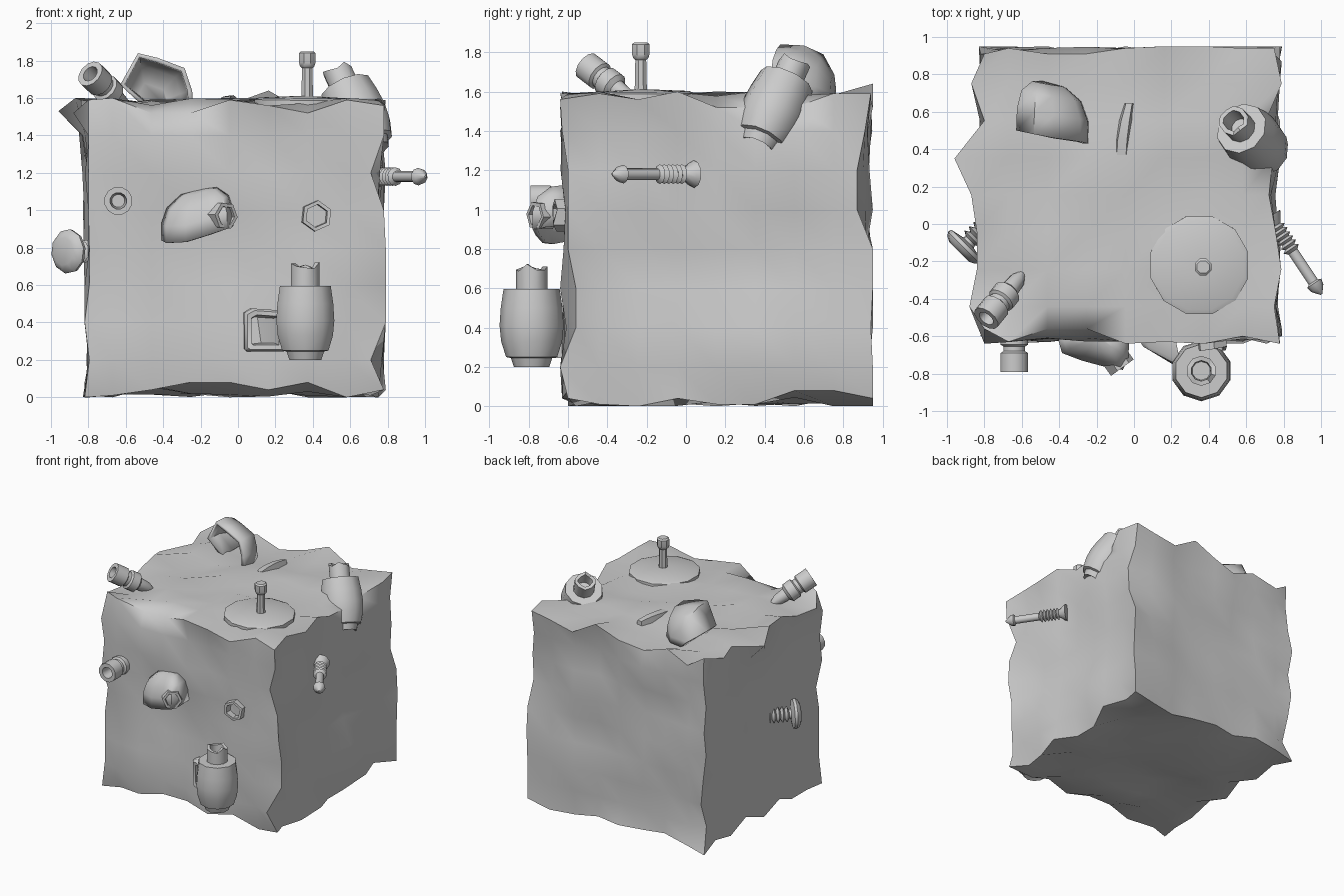
import bpy, bmesh, random
from math import cos, sin, pi, radians, exp
from mathutils import Vector, noise

if "Cube" in bpy.data.objects:
    bpy.data.objects.remove(bpy.data.objects["Cube"])

random.seed(4)


def finish(name, bm, angle=42):
    bmesh.ops.recalc_face_normals(bm, faces=bm.faces)
    me = bpy.data.meshes.new(name)
    bm.to_mesh(me)
    bm.free()
    me.polygons.foreach_set("use_smooth", [True] * len(me.polygons))
    me.set_sharp_from_angle(angle=radians(angle))
    ob = bpy.data.objects.new(name, me)
    bpy.context.collection.objects.link(ob)
    return ob


def bridge(bm, rings, closed=True, caps=True):
    rows = [[bm.verts.new(p) for p in r] for r in rings]
    n = len(rows[0])
    for a, b in zip(rows, rows[1:]):
        for i in range(n if closed else n - 1):
            j = (i + 1) % n
            bm.faces.new((a[i], a[j], b[j], b[i]))
    if caps:
        bm.faces.new(rows[0])
        bm.faces.new(rows[-1])
    return rows


def lathe(name, profile, base, axis, sides=10, ragged=()):
    """Spin (radius, height) pairs about an axis; rows listed in ragged get a broken rim."""
    bm = bmesh.new()
    rot = Vector((0, 0, 1)).rotation_difference(Vector(axis).normalized())
    chips = [random.uniform(-.025, .015) for _ in range(sides)]
    rings = []
    for k, (r, h) in enumerate(profile):
        ring = []
        for i in range(sides):
            a = 2 * pi * (i + .5) / sides
            dz = chips[i] if k in ragged else 0
            ring.append(Vector(base) + rot @ Vector((r * cos(a), r * sin(a), h + dz)))
        rings.append(ring)
    bridge(bm, rings)
    return finish(name, bm)


# Weathered block with chipped edges
LO, HI = Vector((-.88, -.64, 0)), Vector((.79, .95, 1.6))
bm = bmesh.new()
bmesh.ops.create_cube(bm, size=2)
bmesh.ops.subdivide_edges(bm, edges=bm.edges[:], cuts=7, use_grid_fill=True)
for v in bm.verts:
    c = v.co.copy()
    at_limit = [abs(c[i]) > .99 for i in range(3)]
    on_edge = sum(at_limit) > 1
    for i in range(3):
        p = LO[i] + (HI[i] - LO[i]) * (c[i] + 1) / 2
        if at_limit[i]:
            if on_edge:
                d = random.choice((0, .01, .04, .08))
            else:
                d = .03 + .075 * noise.noise(c * 2.6 + Vector((7.3 * i, 3.1, 5.7)))
            if i == 0 and c.x < 0:  # left side
                d += .05 if c.z < .99 else 0
                if c.y < -.99 and c.z > .1:
                    d = .08
            if i == 0 and c.x > 0:  # hollow in the right side
                d += .06 * exp(-((c.y - .05) / .3) ** 2) * (c.z > -.3)
            p -= max(0, min(.085, d)) * (1 if c[i] > 0 else -1)
        v.co[i] = p
    if c.x < -.99 and c.z > .99 and abs(c.y - .25) < .05:
        v.co = (-.96, .35, 1.53)
    if c.y > .99 and c.z > .99 and abs(c.x - .25) < .05:
        v.co.z = 1.64
finish("rough_block", bm, 50)

# Two barrel-shaped flasks with broken necks
flask = [(.05, .02), (.09, 0), (.105, .045), (.13, .05), (.155, .13), (.163, .21), (.157, .3),
         (.143, .395), (.08, .395), (.08, .51), (.055, .51), (.05, .41)]
lathe("flask_front", flask, (.36, -.785, .2), (0, 0, 1), 10, (9, 10))
lathe("flask_corner", flask, (.725, .36, 1.32), (-.2, .2, .44), 10, (9, 10))

# Spent casings: hollow rim, groove, collar and pointed end
casing = [(.035, .1), (.045, 0), (.076, 0), (.076, .1), (.06, .11), (.06, .135), (.076, .145),
          (.076, .21), (.05, .23), (.042, .31), (.012, .37)]
lathe("casing_top", casing, (-.79, -.505, 1.73), (.21, .26, -.2), 12)
lathe("casing_front", casing, (-.64, -.79, 1.05), (0, 1, 0), 12)

# Low disc with an upright bolt
lathe("disc", [(.2, -.08), (.27, -.03), (.27, .005), (.245, .015), (.05, .025)],
      (.35, -.22, 1.585), (.01, -.01, 1), 12)
lathe("upright_bolt", [(.034, 0), (.03, .17), (.042, .18), (.048, .2), (.048, .25), (.036, .26)],
      (.37, -.23, 1.59), (0, 0, 1), 8)

# Threaded pin on the right side
thread = []
for k in range(6):
    thread += [(.03, .06 + k * .027), (.05, .073 + k * .027)]
lathe("side_pin", [(.07, 0), (.06, .02)] + thread +
      [(.03, .225), (.03, .42), (.047, .43), (.04, .46), (.006, .5)],
      (.725, .04, 1.18), (.28, -.42, 0), 10)

# Mushroom-headed screw on the left side
screw = [(.075, -.035), (.105, -.02), (.12, 0), (.115, .02), (.04, .035)]
for k in range(7):
    screw += [(.035, .05 + k * .033), (.062, .066 + k * .033)]
lathe("side_screw", screw + [(.03, .29)], (-.91, -.125, .78), (.7, .7, 0), 10)


def shell(name, rings, thickness):
    bm = bmesh.new()
    rows = bridge(bm, rings, closed=False, caps=False)
    bm.faces.new(rows[-1])
    ob = finish(name, bm, 55)
    mod = ob.modifiers.new("thickness", "SOLIDIFY")
    mod.thickness = thickness
    mod.offset = -1
    return ob


def shrink(outline, target, steps):
    """Copy an outline, shifted by a vector and scaled toward a target point."""
    t = Vector(target)
    return [[t + (Vector(p) - t) * s + Vector(d) for p in outline] for s, d in steps]


# Broken cap on top, opening forward
arch = [(-.5, .5, 1.55), (-.63, .5, 1.67), (-.535, .48, 1.84), (-.43, .46, 1.815),
        (-.285, .44, 1.76), (-.245, .43, 1.64), (-.24, .43, 1.53)]
shell("cap_top", shrink(arch, (-.42, .47, 1.56),
      [(1, (0, 0, 0)), (.98, (0, .12, 0)), (.82, (-.01, .22, 0)), (.45, (-.03, .28, 0))]), .025)

# Domed cap on the front, opening downward, with its hexagonal outlet
brim = [(-.41, -.6, .84), (-.385, -.69, .825), (-.28, -.73, .83), (-.15, -.765, .87),
        (-.06, -.78, .9), (-.03, -.72, .91), (-.025, -.6, .92)]
shell("cap_front", shrink(brim, (-.2, -.6, .87),
      [(1, (0, 0, 0)), (1, (0, 0, .09)), (.86, (0, 0, .17)), (.5, (0, 0, .23)), (.15, (0, 0, .24))]), .025)
lathe("cap_outlet", [(.075, 0), (.075, .09), (.055, .09), (.05, .05)], (-.115, -.695, .97), (.65, -.9, 0), 6)

# Hexagonal socket set in the front
lathe("hex_socket", [(.083, 0), (.083, .07), (.062, .07), (.06, .01)], (.415, -.6, .97), (.1, -1, 0), 6, (1, 2))

# Square open fitting beside the front flask
bm = bmesh.new()
rings = []
for s, d in ((1.0, 0), (1, .14), (.9, .17), (.7, .17), (.6, .05)):
    rings.append([Vector((.12 + x * .105 * s + d * .15, -.58 - d * .75 - x * .05, .36 + z * .115 * s))
                  for x, z in ((-1, -.9), (-.85, -1), (1, -1), (1, .9), (-.6, 1), (-1, .8))])
bridge(bm, rings)
finish("square_fitting", bm)

# Curved splinter lying on top
bm = bmesh.new()
rings = []
for x, y, z, w in ((-.065, .37, 1.575, .045), (-.06, .45, 1.585, .045),
                   (-.045, .55, 1.59, .04), (-.025, .645, 1.58, .03)):
    rings.append([Vector((x - w, y, z - .05)), Vector((x - w * .6, y, z + .02)),
                  Vector((x + w * .5, y, z + .025)), Vector((x + w, y, z - .05))])
bridge(bm, rings)
finish("splinter", bm)
